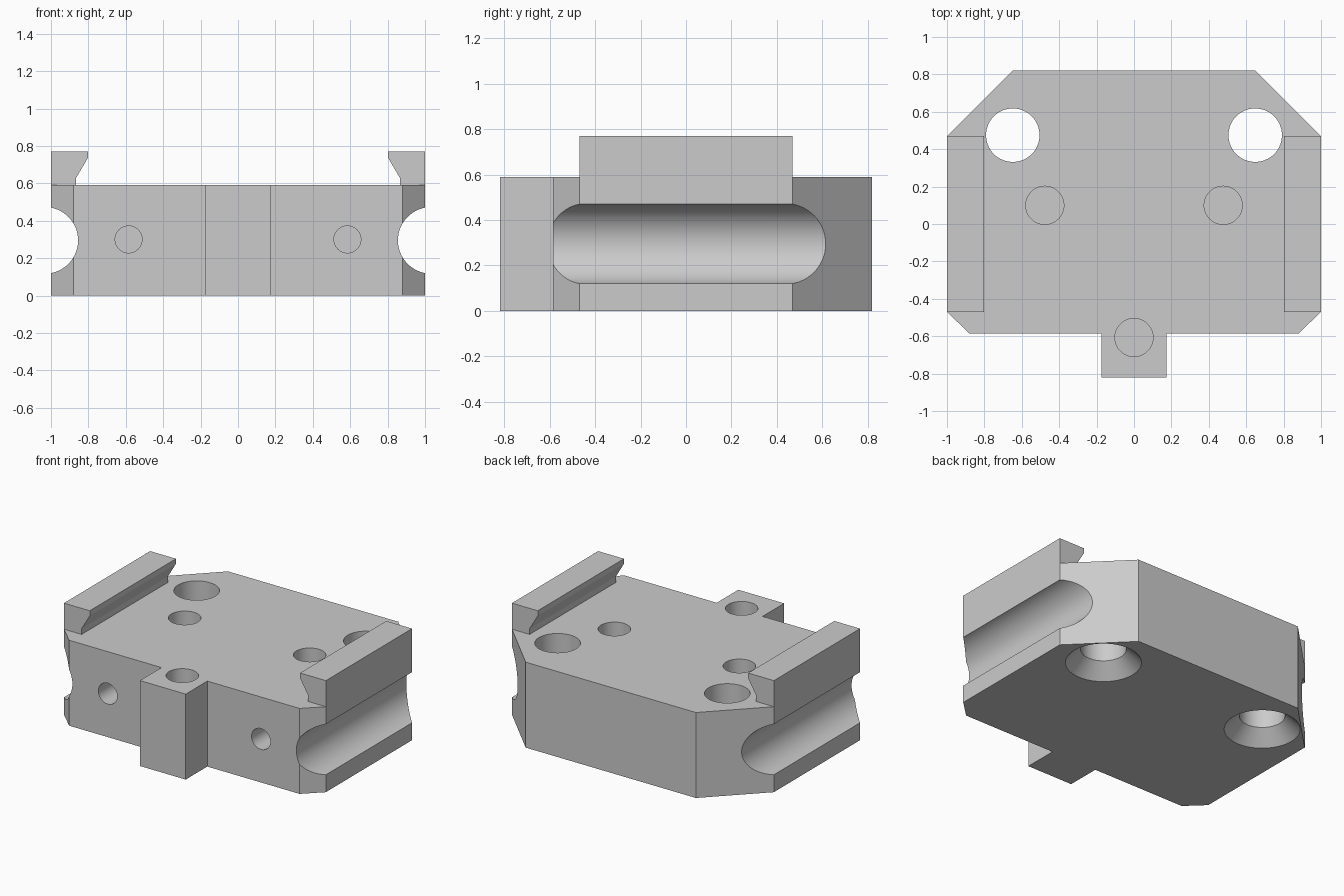
import bpy, bmesh, math
from mathutils import Matrix

default = bpy.data.objects.get("Cube")
if default:
    bpy.data.objects.remove(default, do_unlink=True)

grey = bpy.data.materials.new("light grey metal")
grey.use_nodes = True
COLOR = (0.6, 0.6, 0.6, 1)
grey.diffuse_color = COLOR
grey.node_tree.nodes["Principled BSDF"].inputs["Base Color"].default_value = COLOR

HEIGHT = 0.59


def finish(name, bm):
    bmesh.ops.recalc_face_normals(bm, faces=bm.faces[:])
    mesh = bpy.data.meshes.new(name)
    bm.to_mesh(mesh)
    bm.free()
    mesh.materials.append(grey)
    obj = bpy.data.objects.new(name, mesh)
    bpy.context.collection.objects.link(obj)
    return obj


def prism(name, points, offset):
    """Extrude a closed outline of 3D points along an offset."""
    bm = bmesh.new()
    face = bm.faces.new([bm.verts.new(p) for p in points])
    result = bmesh.ops.extrude_face_region(bm, geom=[face], use_keep_orig=True)
    verts = [g for g in result["geom"] if isinstance(g, bmesh.types.BMVert)]
    bmesh.ops.translate(bm, verts=verts, vec=offset)
    return finish(name, bm)


def activate(obj):
    bpy.ops.object.select_all(action="DESELECT")
    bpy.context.view_layer.objects.active = obj
    obj.select_set(True)


def drill(obj, center, radius, depth, along_y=False, end_radius=None):
    """Cut a round hole or cone centred on a point."""
    bm = bmesh.new()
    turn = Matrix.Rotation(math.pi / 2, 4, "X") if along_y else Matrix()
    bmesh.ops.create_cone(bm, cap_ends=True, segments=64, radius1=radius,
                          radius2=radius if end_radius is None else end_radius,
                          depth=depth, matrix=Matrix.Translation(center) @ turn)
    cutter = finish("hole_cutter", bm)
    cutter.hide_render = True
    activate(obj)
    mod = obj.modifiers.new("hole", "BOOLEAN")
    mod.operation, mod.solver, mod.object = "DIFFERENCE", "EXACT", cutter
    bpy.ops.object.modifier_apply(modifier=mod.name)
    bpy.data.objects.remove(cutter, do_unlink=True)


# Chamfered block with the front tab
half = [(0.175, -0.82), (0.175, -0.585), (0.88, -0.585),
        (1, -0.47), (1, 0.47), (0.65, 0.82)]
outline = half + [(-x, y) for x, y in reversed(half)]
block = prism("block", [(x, y, 0) for x, y in outline], (0, 0, HEIGHT))

for s in (-1, 1):
    # Round side channel
    drill(block, (s * 1.033, 0, 0.295), 0.178, 2.4, along_y=True)
    # Countersunk through hole
    drill(block, (s * 0.648, 0.475, 0.3), 0.143, 1)
    drill(block, (s * 0.648, 0.475, 0.0375), 0.258, 0.115, end_radius=0.143)
    # Blind top hole and blind front hole
    drill(block, (s * 0.477, 0.1, HEIGHT), 0.102, 0.7)
    drill(block, (s * 0.585, -0.585, 0.3), 0.072, 0.6, along_y=True)
# Blind hole in the tab
drill(block, (0, -0.607, HEIGHT), 0.102, 0.7)

activate(block)
bpy.ops.object.shade_smooth_by_angle(angle=math.radians(25))

# Undercut rails on both sides
rail = [(1, HEIGHT), (1, 0.77), (0.803, 0.77), (0.803, 0.735),
        (0.865, 0.63), (0.865, HEIGHT)]
for name, s in (("left_rail", 1), ("right_rail", -1)):
    prism(name, [(s * x, -0.47, z) for x, z in rail], (0, 0.94, 0))
